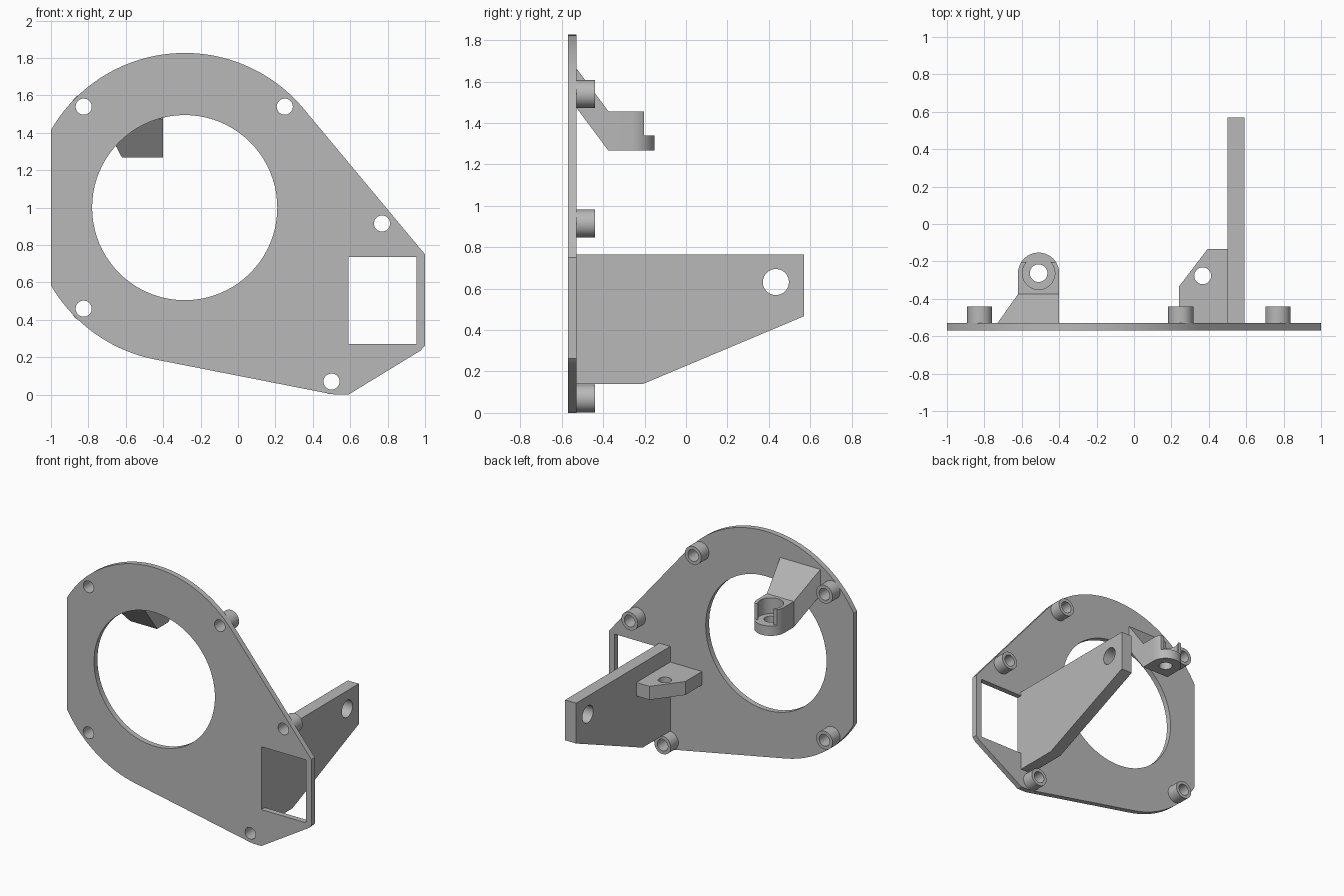
import bpy, bmesh
from math import sin, cos, radians
from mathutils import Matrix

cube = bpy.data.objects.get("Cube")
if cube:
    bpy.data.objects.remove(cube, do_unlink=True)

grey = bpy.data.materials.new("plain grey")
grey.use_nodes = True
grey.diffuse_color = (0.48, 0.48, 0.48, 1)
grey.node_tree.nodes["Principled BSDF"].inputs["Base Color"].default_value = grey.diffuse_color

# Each frame maps an outline (u, v) and its extrusion direction w to world axes
FRAMES = {
    "X": Matrix(((0, 0, 1, 0), (1, 0, 0, 0), (0, 1, 0, 0), (0, 0, 0, 1))),
    "Y": Matrix(((1, 0, 0, 0), (0, 0, -1, 0), (0, 1, 0, 0), (0, 0, 0, 1))),
    "Z": Matrix.Identity(4),
}


def arc(centre, radius, start, end, steps=32):
    angles = [radians(start + (end - start) * i / steps) for i in range(steps + 1)]
    return [(centre[0] + radius * cos(a), centre[1] + radius * sin(a)) for a in angles]


def circle(centre, radius, steps=40):
    return arc(centre, radius, 0, 360, steps)[:-1]


def prism(name, axis, low, high, outline, *holes):
    """Extrude an outline with holes between two positions along an axis."""
    curve = bpy.data.curves.new(name, "CURVE")
    curve.dimensions = "2D"
    curve.fill_mode = "BOTH"
    curve.extrude = (high - low) / 2
    for loop in (outline, *holes):
        spline = curve.splines.new("POLY")
        spline.points.add(len(loop) - 1)
        for point, (u, v) in zip(spline.points, loop):
            point.co = (u, v, 0, 1)
        spline.use_cyclic_u = True
    helper = bpy.data.objects.new(name + " helper", curve)
    bpy.context.collection.objects.link(helper)
    bpy.context.view_layer.update()
    graph = bpy.context.evaluated_depsgraph_get()
    mesh = bpy.data.meshes.new_from_object(helper.evaluated_get(graph))
    bpy.data.objects.remove(helper, do_unlink=True)
    offset = Matrix.Translation([(low + high) / 2 if a == axis else 0 for a in "XYZ"])
    mesh.transform(offset @ FRAMES[axis])
    return finish(name, mesh)


def finish(name, mesh):
    bm = bmesh.new()
    bm.from_mesh(mesh)
    bmesh.ops.remove_doubles(bm, verts=bm.verts, dist=0.0001)
    bmesh.ops.recalc_face_normals(bm, faces=bm.faces)
    bm.to_mesh(mesh)
    bm.free()
    mesh.name = name
    mesh.materials.clear()
    mesh.materials.append(grey)
    obj = bpy.data.objects.new(name, mesh)
    bpy.context.collection.objects.link(obj)
    bpy.ops.object.select_all(action="DESELECT")
    obj.select_set(True)
    bpy.context.view_layer.objects.active = obj
    bpy.ops.object.shade_smooth_by_angle(angle=radians(30))
    return obj


FRONT, BACK = -0.57, -0.53
ring = (-0.285, 1.0)
bolts = [(-0.825, 1.54), (0.25, 1.54), (0.77, 0.915), (-0.825, 0.46), (0.5, 0.07)]

# Main plate: disc with a flat side, drawn out to a lower corner
plate_outline = (
    arc(ring, 0.827, 40, 149.8, 40)
    + arc(ring, 0.827, 210.2, 259, 24)
    + [(0.5, 0.003), (0.53, 0), (0.59, 0), (0.975, 0.235), (1, 0.262), (1, 0.75)]
)
window = [(0.59, 0.27), (0.955, 0.27), (0.955, 0.735), (0.59, 0.735)]
prism("main_plate", "Y", FRONT, BACK, plate_outline, circle(ring, 0.495, 80), window,
      *[circle(b, 0.043) for b in bolts])

# Hollow standoffs behind the bolt holes
for i, b in enumerate(bolts):
    prism(f"standoff_{i + 1}", "Y", BACK, -0.44, circle(b, 0.067), circle(b, 0.043))

# Side arm reaching backwards
arm_outline = [(BACK, 0.14), (-0.207, 0.14), (0.57, 0.467), (0.57, 0.766), (BACK, 0.766)]
prism("side_arm", "X", 0.5, 0.59, arm_outline, circle((0.434, 0.632), 0.063))

# Shelf in the corner between arm and plate
shelf_outline = [(0.24, BACK), (0.5, BACK), (0.5, -0.134), (0.393, -0.134), (0.24, -0.335)]
prism("corner_shelf", "Z", 0.55, 0.65, shelf_outline, circle((0.367, -0.277), 0.045))

# Sloping neck of the upper bracket
NECK = -0.375
bm = bmesh.new()
for y, left, bottom, top in ((BACK, -0.73, 1.475, 1.665), (NECK, -0.62, 1.267, 1.457)):
    for x, z in ((left, bottom), (-0.4, bottom), (-0.4, top), (left, top)):
        bm.verts.new((x, y, z))
bmesh.ops.convex_hull(bm, input=bm.verts)
bmesh.ops.dissolve_limit(bm, angle_limit=0.01, verts=bm.verts, edges=bm.edges)
neck = bpy.data.meshes.new("bracket_neck")
bm.to_mesh(neck)
bm.free()
finish("bracket_neck", neck)

# Rounded socket: drilled floor, and a wall left open at the back
socket = (-0.51, -0.263)
corners = [(-0.62, NECK), (-0.4, NECK)]
prism("socket_floor", "Z", 1.267, 1.34, corners + arc(socket, 0.11, 0, 180),
      circle(socket, 0.047))
wall_outline = (
    corners
    + arc(socket, 0.11, 0, 33, 8)
    + arc(socket, 0.087, 43, -223, 40)
    + arc(socket, 0.11, 147, 180, 8)
)
prism("socket_wall", "Z", 1.34, 1.457, wall_outline)
